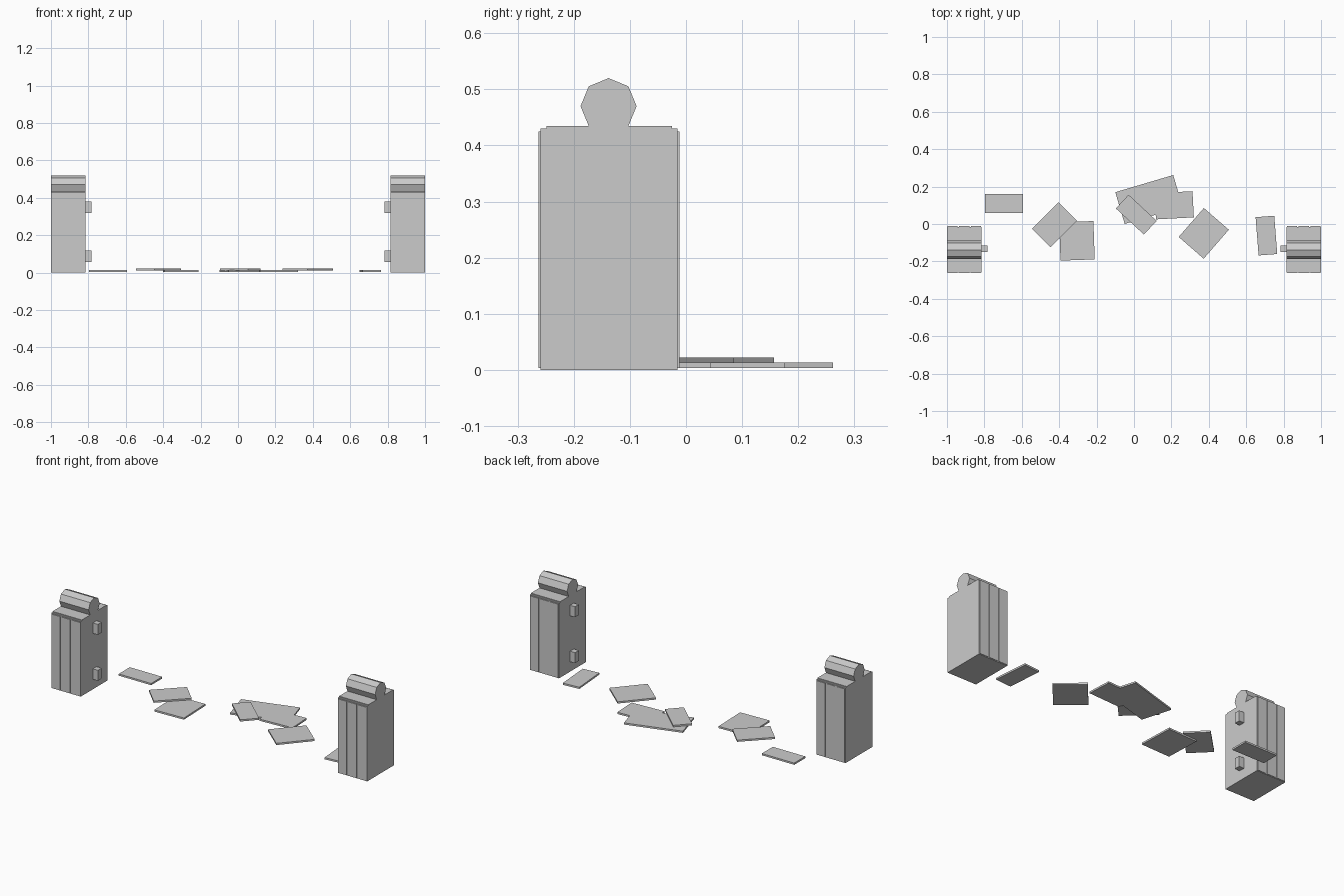
import bpy
import math

cube = bpy.data.objects.get("Cube")
if cube:
    bpy.data.objects.remove(cube, do_unlink=True)

stone = bpy.data.materials.new("grey_stone")
stone.use_nodes = True
GREY = (0.6, 0.6, 0.6, 1)
stone.diffuse_color = GREY
stone.node_tree.nodes["Principled BSDF"].inputs["Base Color"].default_value = GREY


def box(name, centre, size, turn=0):
    """Box given by its centre, size and turn about z in degrees."""
    bpy.ops.mesh.primitive_cube_add(size=1, location=centre)
    ob = bpy.context.object
    ob.name = name
    ob.scale = size
    ob.rotation_euler.z = math.radians(turn)
    ob.data.materials.append(stone)
    return ob


# Gate posts, one on each side
WIDTH, DEPTH, HEIGHT = 0.185, 0.244, 0.43
MID_Y = -0.137
for side, label in ((-1, "right"), (1, "left")):
    x = side * (1 - WIDTH / 2)
    box(label + "_post", (x, MID_Y, HEIGHT / 2), (WIDTH, DEPTH, HEIGHT))
    box(label + "_cap_plate", (x, MID_Y, HEIGHT), (WIDTH, 0.224, 0.01))

    # Thin planks on the front and back
    for face, where in ((-1, "front"), (1, "back")):
        for i in (-1, 0, 1):
            box(f"{label}_{where}_plank", (x + i * 0.062, MID_Y + face * DEPTH / 2, 0.214),
                (0.054, 0.007, 0.422))

    # Eight-sided roll on top
    bpy.ops.mesh.primitive_cylinder_add(vertices=8, radius=0.05, depth=WIDTH,
                                        location=(x, -0.138, 0.47),
                                        rotation=(0, math.pi / 2, 0))
    roll = bpy.context.object
    roll.name = label + "_top_roll"
    roll.data.materials.append(stone)

    # Hinge blocks on the inner face
    for z in (0.087, 0.35):
        box(label + "_hinge_block", (side * 0.80, -0.132, z), (0.033, 0.034, 0.06))

# Flat slabs of the path: x, y, length, width, turn, height of middle
LOW, HIGH = 0.008, 0.017
slabs = (
    (-0.695, 0.11, 0.205, 0.10, 0, LOW),
    (-0.425, -0.005, 0.20, 0.14, 45, HIGH),
    (-0.305, -0.09, 0.183, 0.205, 2, LOW),
    (0.08, 0.131, 0.323, 0.177, 16.5, LOW),
    (0.215, 0.10, 0.203, 0.14, 3, LOW),
    (0.012, 0.05, 0.205, 0.10, -43, HIGH),
    (0.373, -0.05, 0.205, 0.177, 49, HIGH),
    (0.708, -0.062, 0.10, 0.205, 4.5, LOW),
)
for x, y, length, width, turn, z in slabs:
    box("path_slab", (x, y, z), (length, width, 0.01), turn)
